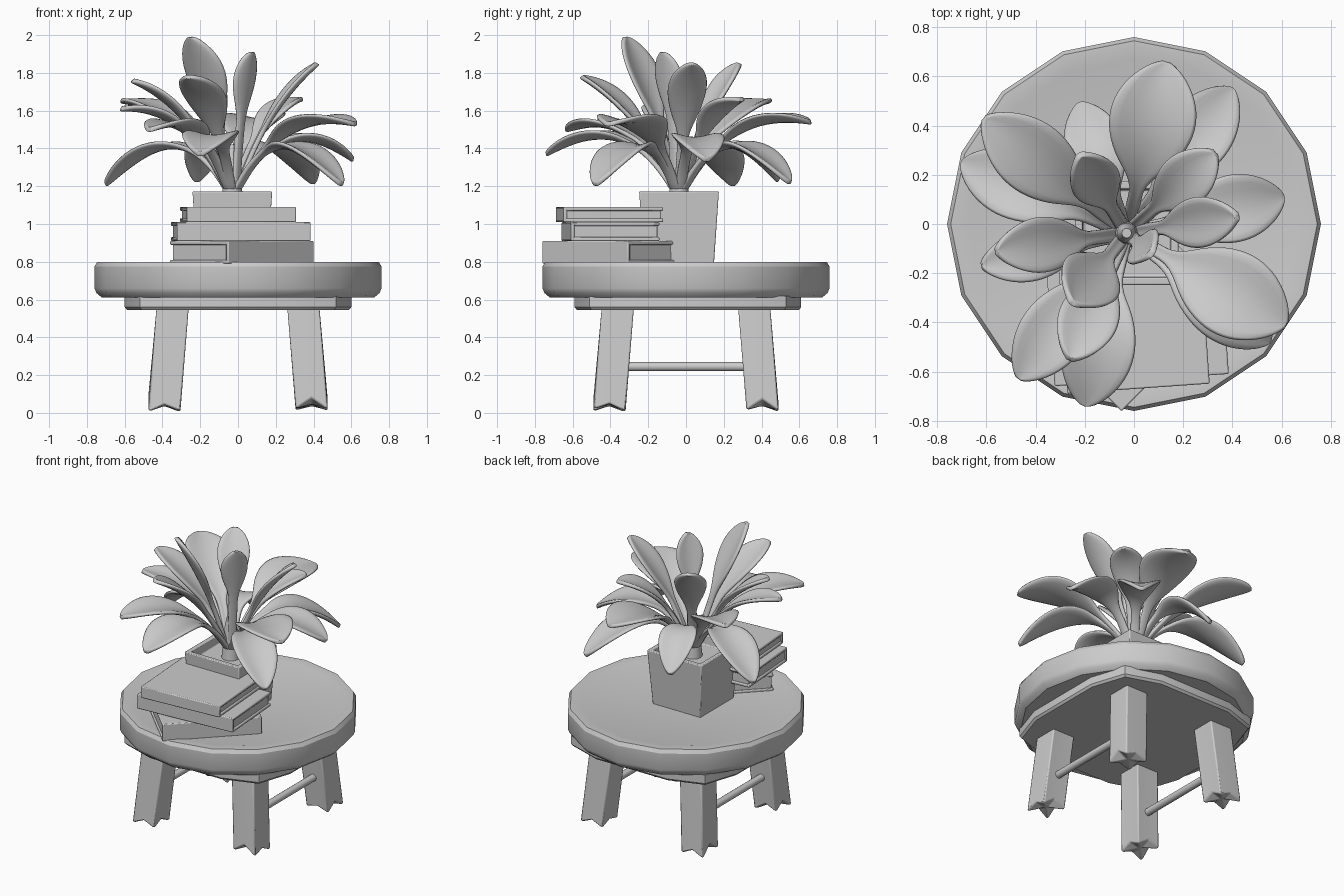
import bpy, bmesh, random
from math import sin, cos, pi, radians
from mathutils import Vector, Matrix

if "Cube" in bpy.data.objects:
    bpy.data.objects.remove(bpy.data.objects["Cube"])

random.seed(4)


def finish(name, bm, angle=30, bevel=0):
    bmesh.ops.recalc_face_normals(bm, faces=bm.faces)
    me = bpy.data.meshes.new(name)
    bm.to_mesh(me)
    bm.free()
    ob = bpy.data.objects.new(name, me)
    bpy.context.collection.objects.link(ob)
    if bevel:
        m = ob.modifiers.new("bevel", 'BEVEL')
        m.width, m.segments, m.limit_method = bevel, 2, 'ANGLE'
    bpy.ops.object.select_all(action='DESELECT')
    bpy.context.view_layer.objects.active = ob
    ob.select_set(True)
    bpy.ops.object.shade_smooth_by_angle(angle=radians(angle))
    return ob


def loft(name, rings, **kw):
    """Skin a list of equal-length point rings and cap both ends."""
    bm = bmesh.new()
    vs = [[bm.verts.new(p) for p in r] for r in rings]
    n = len(rings[0])
    for a, b in zip(vs, vs[1:]):
        for i in range(n):
            j = (i + 1) % n
            bm.faces.new((a[i], a[j], b[j], b[i]))
    for r in (vs[0], vs[-1]):
        c = bm.verts.new(sum((v.co for v in r), Vector()) / n)
        for i in range(n):
            bm.faces.new((r[i], r[(i + 1) % n], c))
    return finish(name, bm, **kw)


def ring(r, z, n, cx=0, cy=0, turn=0):
    return [(cx + r * cos(turn + 2 * pi * i / n), cy + r * sin(turn + 2 * pi * i / n), z)
            for i in range(n)]


# Sixteen-sided table top with a shallow recess
top = [(.72, .61), (.75, .635), (.76, .66), (.76, .775), (.745, .80),
       (.69, .80), (.67, .795)]
loft("table_top", [ring(r, z, 16) for r, z in top])

# Rounded-square plate under the top
corner = [(.6, .28), (.52, .52), (.28, .6)]
outline = []
for k in range(4):
    outline += [Matrix.Rotation(k * pi / 2, 2) @ Vector(p) for p in corner]
loft("under_plate", [[(p.x * s, p.y * s + .01, z) for p in outline]
                     for s, z in ((.98, .545), (1, .56), (1, .62))])

# Splayed square legs with splintered feet
square = [(-1, -1), (0, -1), (1, -1), (1, 0), (1, 1), (0, 1), (-1, 1), (-1, 0)]
for sx, side in ((-1, "left"), (1, "right")):
    for sy, end in ((-1, "front"), (1, "back")):
        foot = []
        for i, (u, v) in enumerate(square):
            z = random.uniform(.04, .09) if i % 2 else random.uniform(0, .025)
            foot.append((sx * .39 + u * .085, sy * .405 + v * .085, z))
        head = [(sx * .345 + u * .085, sy * .36 + v * .085, .57) for u, v in square]
        loft(f"{end}_{side}_leg", [foot, head], bevel=.008)
    # Side stretcher between the front and back legs
    loft(f"{side}_stretcher",
         [[(sx * .37 + .025 * cos(a * pi / 5), y, .245 + .025 * sin(a * pi / 5))
           for a in range(10)] for y in (-.34, .34)], angle=40)


# Stacked books: two covers, a spine at the front and a page block
def book(name, cx, cy, w, d, z0, z1, turn):
    bm = bmesh.new()
    h, t = z1 - z0, .02
    parts = [((0, 0, z0 + t / 2), (w, d, t)),
             ((0, 0, z1 - t / 2), (w, d, t)),
             ((0, -d / 2 + t / 2, z0 + h / 2), (w, t, h)),
             ((0, 0, z0 + h / 2), (w - .02, d - .02, h - .01))]
    m = Matrix.Translation((cx, cy, 0)) @ Matrix.Rotation(radians(turn), 4, 'Z')
    for loc, size in parts:
        bmesh.ops.create_cube(bm, size=1, matrix=m @ Matrix.Translation(loc)
                              @ Matrix.Diagonal((*size, 1)))
    finish(name, bm, bevel=.006)


book("bottom_book", .02, -.38, .64, .44, .79, .91, 45)
book("middle_book", .015, -.40, .71, .47, .91, 1.01, 4)
book("top_book", 0, -.405, .58, .53, 1.01, 1.09, 4)

# Square tapered pot with recessed soil
CX, CY = -.03, -.037
pot = [(.185, .79), (.211, 1.172), (.18, 1.172), (.175, 1.11)]
loft("pot", [ring(h * 2 ** .5, z, 4, CX, CY, pi / 4) for h, z in pot], bevel=.006)

# Short plant stem
loft("plant_stem", [ring(r, z, 10, CX, CY)
                    for r, z in ((.06, 1.1), (.05, 1.2), (.04, 1.32), (.02, 1.42))], angle=60)


# Arching leaf: narrow stalk opening into a cupped oval blade
def leaf(name, tip, width, start):
    tip = Vector(tip)
    flat = Vector((tip.x - CX, tip.y - CY, 0))
    out = flat.normalized()
    base = Vector((CX, CY, 1.17)) + out * .025
    bend = Vector((CX, CY, 1.64)) + flat * .4
    side = Vector((-out.y, out.x, 0))
    bm = bmesh.new()
    rows = []
    n = 18
    for i in range(n + 1):
        t = sin(i / n * pi / 2) ** 1.15
        p = base * (1 - t) ** 2 + bend * 2 * t * (1 - t) + tip * t * t
        tangent = (bend - base) * (1 - t) + (tip - bend) * t
        up = tangent.cross(side).normalized()
        if up.z < 0:
            up = -up
        s = max(0, (t - start) / (1 - start))
        half = .02 * (1 - s) + width / 2 * max(0, sin(pi * s ** 1.25)) ** .65 + .008
        rows.append([bm.verts.new(p + side * half * u + up * half * .25 * (u * u - .3))
                     for u in (-1, -.5, 0, .5, 1)])
    for a, b in zip(rows, rows[1:]):
        for j in range(4):
            bm.faces.new((a[j], a[j + 1], b[j + 1], b[j]))
    ob = finish(name, bm, angle=180)
    m = ob.modifiers.new("thickness", 'SOLIDIFY')
    m.thickness, m.offset = .026, 0
    ob.modifiers.new("smooth", 'SUBSURF').levels = 1
    ob.modifiers["smooth"].render_levels = 1


# Each leaf: tip position, blade width, where the blade starts along the stalk
leaves = [
    # upright inner leaves
    ((-.25, -.32, 1.99), .24, .42), ((.07, -.12, 1.91), .15, .5),
    ((-.22, .28, 1.85), .18, .42), ((.42, .03, 1.85), .18, .38),
    ((.33, .29, 1.66), .19, .38), ((-.26, -.55, 1.78), .22, .4),
    ((-.56, -.11, 1.76), .20, .36),
    # spreading middle leaves
    ((.13, .66, 1.54), .33, .34), ((-.61, .43, 1.65), .27, .34),
    ((-.62, -.17, 1.61), .19, .36), ((-.47, -.63, 1.50), .25, .36),
    ((.62, -.41, 1.53), .33, .34),
    # drooping outer leaves
    ((.40, .55, 1.22), .25, .35), ((-.22, .49, 1.23), .21, .35),
    ((-.70, .25, 1.21), .25, .35), ((-.20, -.74, 1.37), .27, .35),
    ((.61, .11, 1.34), .25, .35), ((.55, -.48, 1.21), .25, .35),
]
for i, spec in enumerate(leaves):
    leaf(f"leaf_{i + 1}", *spec)
